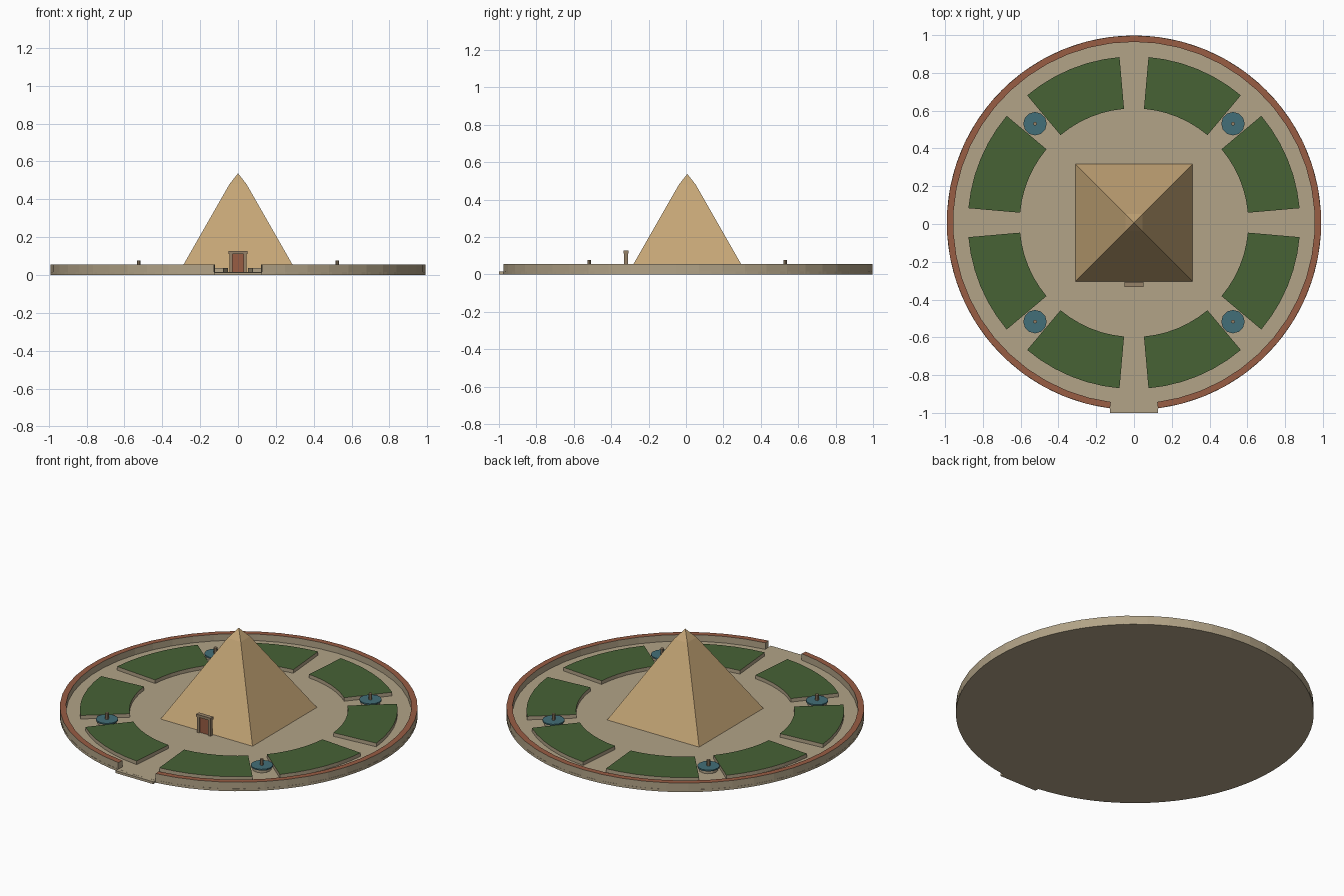
import bpy, bmesh
from math import sin, cos, radians, pi, degrees, asin
from mathutils import Matrix

if "Cube" in bpy.data.objects:
    bpy.data.objects.remove(bpy.data.objects["Cube"])

CY = 0.007          # shared centre of the round court
FLOOR = 0.015       # height of the paving


def material(name, r, g, b):
    lin = [((c / 255 + 0.055) / 1.055) ** 2.4 for c in (r, g, b)] + [1]
    m = bpy.data.materials.new(name)
    m.use_nodes = True
    m.diffuse_color = lin
    m.node_tree.nodes["Principled BSDF"].inputs["Base Color"].default_value = lin
    return m


stone = material("pale stone", 178, 163, 135)
sand = material("sandstone", 196, 165, 118)
grass = material("hedge green", 71, 98, 53)
brick = material("terracotta", 152, 93, 68)
water = material("pool teal", 66, 111, 120)
trim = material("door stone", 150, 130, 104)


def finish(name, bm, side, top=None):
    """Turn a bmesh into an object; upward faces may take a second colour."""
    bmesh.ops.recalc_face_normals(bm, faces=bm.faces)
    mesh = bpy.data.meshes.new(name)
    mesh.materials.append(side)
    if top:
        mesh.materials.append(top)
        for f in bm.faces:
            f.material_index = int(f.normal.z > 0.9)
    bm.to_mesh(mesh)
    bm.free()
    obj = bpy.data.objects.new(name, mesh)
    bpy.context.collection.objects.link(obj)
    return obj


def box(name, x0, x1, y0, y1, z0, z1, mat):
    bm = bmesh.new()
    bmesh.ops.create_cube(bm, size=1, matrix=Matrix.LocRotScale(
        ((x0 + x1) / 2, (y0 + y1) / 2, (z0 + z1) / 2), None,
        (x1 - x0, y1 - y0, z1 - z0)))
    return finish(name, bm, mat)


def drum(name, x, y, r, z0, z1, sides, side, top=None):
    bm = bmesh.new()
    bmesh.ops.create_cone(bm, cap_ends=True, segments=sides, radius1=r, radius2=r,
                          depth=z1 - z0, matrix=Matrix.Translation((x, y, (z0 + z1) / 2)))
    return finish(name, bm, side, top)


def arc_block(name, r0, r1, a0, a1, z0, z1, steps, side, top):
    """Curved block between two radii and two angles (degrees)."""
    bm = bmesh.new()
    rows = []
    for i in range(steps + 1):
        a = radians(a0 + (a1 - a0) * i / steps)
        rows.append([bm.verts.new((r * cos(a), CY + r * sin(a), z))
                     for r, z in ((r0, z0), (r1, z0), (r1, z1), (r0, z1))])
    for p, q in zip(rows, rows[1:]):
        for k in range(4):
            n = (k + 1) % 4
            bm.faces.new((p[k], p[n], q[n], q[k]))
    bm.faces.new(rows[0])
    bm.faces.new(rows[-1][::-1])
    return finish(name, bm, side, top)


# Round court with its entrance sill and rim wall
R = 0.991
GAP = 0.127
drum("court_floor", 0, CY, R, 0, FLOOR, 96, stone)
box("entrance_sill", -GAP, GAP, -1, -0.93, 0, FLOOR - 0.0005, stone)
half = degrees(asin(GAP / R))
arc_block("rim_wall", R - 0.034, R, -90 + half, 270 - half, 0.001, 0.055, 48, stone, brick)

# Eight hedge beds, one each side of every axis path
for quarter in range(4):
    for part, start in enumerate((5, 50)):
        a = quarter * 90 + start
        arc_block(f"hedge_bed_{quarter * 2 + part + 1}", 0.605, 0.88, a, a + 35,
                  FLOOR - 0.003, 0.037, 6, stone, grass)

# Four fountains on the diagonals
for i in range(4):
    a = pi / 4 + i * pi / 2
    x, y = 0.741 * cos(a), CY + 0.741 * sin(a)
    drum(f"fountain_base_{i + 1}", x, y, 0.053, FLOOR - 0.003, 0.033, 12, stone)
    drum(f"fountain_pool_{i + 1}", x, y, 0.062, 0.033, 0.041, 12, water)
    drum(f"fountain_spout_{i + 1}", x, y, 0.010, 0.04, 0.077, 8, trim)

# Pyramid with a slightly blunter capstone
bm = bmesh.new()
levels = [(0.312, FLOOR - 0.002), (0.045, 0.48)]
rings = [[bm.verts.new((sx * h, CY + sy * h, z))
          for sx, sy in ((-1, -1), (1, -1), (1, 1), (-1, 1))] for h, z in levels]
apex = bm.verts.new((0, CY, 0.537))
bm.faces.new(rings[0][::-1])
for k in range(4):
    n = (k + 1) % 4
    bm.faces.new((rings[0][k], rings[0][n], rings[1][n], rings[1][k]))
    bm.faces.new((rings[1][k], rings[1][n], apex))
finish("pyramid", bm, sand)

# Doorway standing at the front foot of the pyramid
for side, s in (("left", 1), ("right", -1)):
    xs = sorted((s * 0.03, s * 0.046))
    box(f"door_post_{side}", *xs, -0.331, -0.311, FLOOR - 0.003, 0.111, trim)
box("door_lintel", -0.049, 0.049, -0.334, -0.308, 0.111, 0.127, trim)
box("door_panel", -0.031, 0.031, -0.322, -0.313, FLOOR - 0.003, 0.112, brick)
